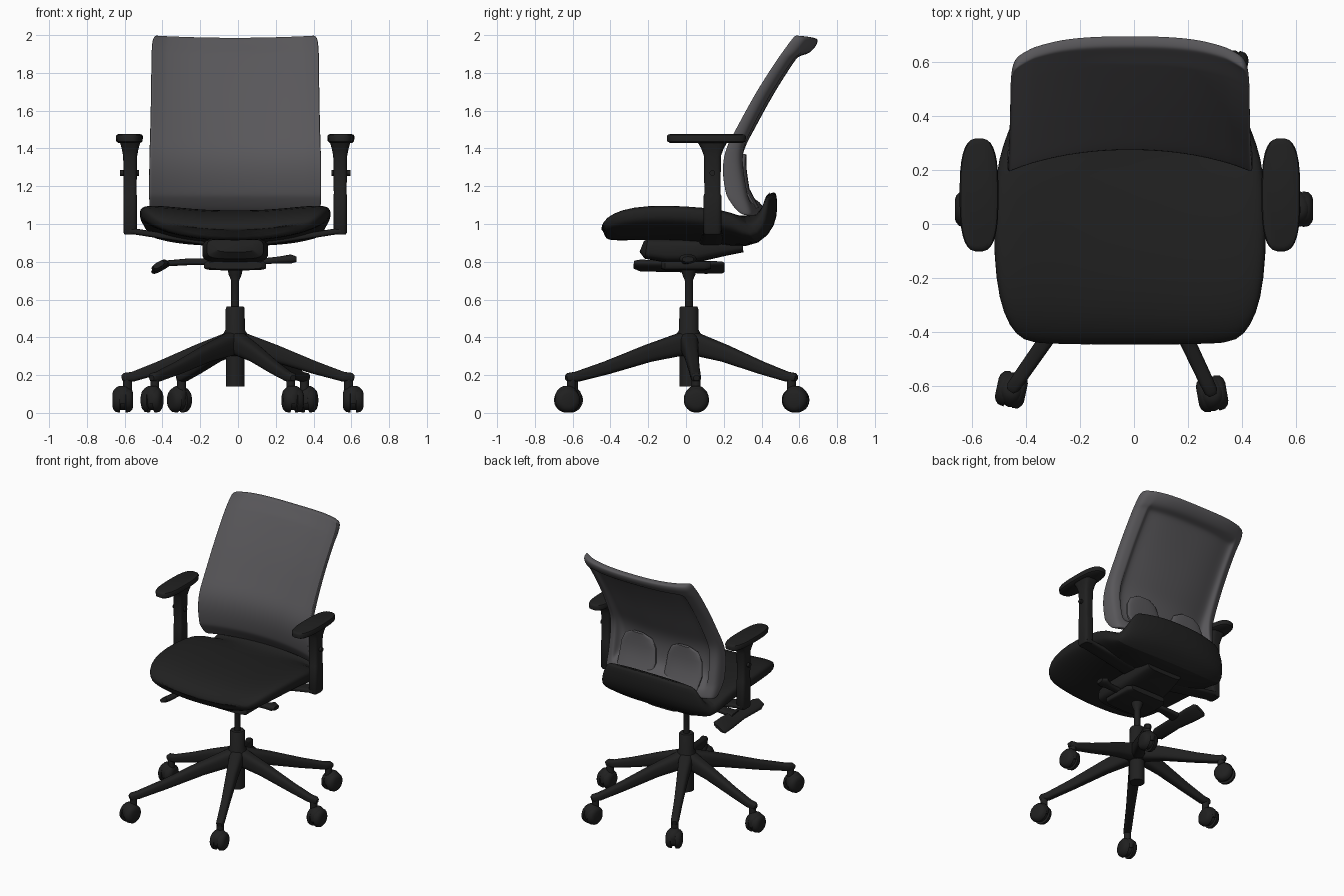
import bpy, bmesh, math
from mathutils import Vector

if "Cube" in bpy.data.objects:
    bpy.data.objects.remove(bpy.data.objects["Cube"])

CX, CY = -0.015, 0.015   # centre line of the chair and its column
Z = Vector((0, 0, 1))
X = Vector((1, 0, 0))


def material(name, rgb):
    m = bpy.data.materials.new(name)
    m.diffuse_color = (*rgb, 1)
    m.use_nodes = True
    m.node_tree.nodes["Principled BSDF"].inputs["Base Color"].default_value = m.diffuse_color
    return m


BLACK = material("black", (0.0145, 0.0145, 0.0145))
GREY = material("grey", (0.098, 0.095, 0.102))


def finish(name, bm, mat, subsurf=0, angle=40):
    bmesh.ops.recalc_face_normals(bm, faces=bm.faces)
    me = bpy.data.meshes.new(name)
    bm.to_mesh(me)
    bm.free()
    me.materials.append(mat)
    me.polygons.foreach_set("use_smooth", [True] * len(me.polygons))
    me.set_sharp_from_angle(angle=math.radians(angle))
    ob = bpy.data.objects.new(name, me)
    bpy.context.collection.objects.link(ob)
    if subsurf:
        mod = ob.modifiers.new("smooth", 'SUBSURF')
        mod.levels = mod.render_levels = subsurf
    return ob


def sweep(name, sections, mat=BLACK, power=2.0, n=24, side=None, warp=None, subsurf=0):
    """Loft superellipse rings; each section is (point, half width, half height)."""
    bm = bmesh.new()
    pts = [Vector(s[0]) for s in sections]
    rings = []
    for i, (_, hw, hh) in enumerate(sections):
        t = (pts[min(i + 1, len(pts) - 1)] - pts[max(i - 1, 0)]).normalized()
        sd = side or (Z.cross(t).normalized() if t.xy.length > 0.3 else X)
        up = t.cross(sd).normalized()
        ring = []
        for k in range(n):
            a = 2 * math.pi * (k + 0.5) / n
            c, s = math.cos(a), math.sin(a)
            p = pts[i] + sd * math.copysign(abs(c) ** (2 / power), c) * hw \
                + up * math.copysign(abs(s) ** (2 / power), s) * hh
            ring.append(bm.verts.new(warp(p, pts[i]) if warp else p))
        rings.append(ring)
    for a, b in zip(rings, rings[1:]):
        for k in range(n):
            bm.faces.new((a[k], a[(k + 1) % n], b[(k + 1) % n], b[k]))
    bm.faces.new(rings[0])
    bm.faces.new(rings[-1])
    return finish(name, bm, mat, subsurf)


def upright(name, x, y, levels, **kw):
    """Vertical part; each level is (z, half x, half y)."""
    return sweep(name, [((x, y, z), rx, ry) for z, rx, ry in levels], side=X, **kw)


# Seat cushion with upturned rear shell: (y, z, half width, half thickness)
SEAT = [(-.44, .945, .34, .02), (-.428, .952, .40, .042), (-.38, .972, .45, .064),
        (-.28, .988, .488, .077), (-.12, .992, .507, .08), (.1, .98, .507, .08),
        (.25, .955, .488, .083), (.36, .965, .455, .085), (.43, 1.03, .43, .06),
        (.455, 1.10, .40, .032), (.46, 1.16, .36, .022), (.46, 1.175, .34, .01)]


def seat_warp(p, c):
    u = (p.x - CX) / 0.5
    flat = max(0, min(1, (0.4 - c.y) / 0.15))
    lift = 0.065 * flat - 0.05 * (1 - flat)
    return Vector((p.x, p.y - 0.35 * max(0, c.y - 0.28) * u * u, p.z + lift * u * u))


sweep("seat", [((CX, y, z), w, h) for y, z, w, h in SEAT], power=3.2, n=36, side=X,
      warp=seat_warp, subsurf=1)

# Backrest: front grid and rear grid, thick at the rim, thin mesh panel inside
# rows: (centre y, z, half width, rim depth, is rim row)
ROWS = [(.375, 1.05, .445, .05, 1), (.34, 1.08, .452, .08, 1), (.30, 1.14, .456, .10, 1),
        (.292, 1.16, .456, .10, 0), (.275, 1.25, .456, .10, 0), (.276, 1.34, .455, .085, 0),
        (.30, 1.42, .453, .065, 0), (.345, 1.5, .45, .055, 0), (.445, 1.69, .446, .05, 0),
        (.555, 1.86, .444, .05, 0), (.58, 1.895, .444, .05, 0), (.59, 1.91, .443, .06, 1),
        (.63, 1.965, .44, .06, 1), (.65, 1.99, .433, .048, 1), (.662, 2.0, .42, .034, 1)]
COLS = [-1, -.97, -.9, -.84, -.81, -.6, -.3, 0, .3, .6, .81, .84, .9, .97, 1]

bm = bmesh.new()
front, rear = [], []
for y, z, w, depth, rim in ROWS:
    f, r = [], []
    bow = 2.3 + 1.5 * max(0, (z - 1.4) / .6)   # squarer corners towards the top
    for u in COLS:
        px, py = CX + u * w, y - 0.085 * abs(u) ** bow
        edge = rim or abs(u) > .82
        d = (depth if edge else .016) * (0.6 if abs(u) == 1 else 1)
        pz = z - 0.012 * (1 - u * u) * (z > 1.95)
        f.append(bm.verts.new((px, py, pz)))
        r.append(bm.verts.new((px, py + d, pz - 0.2 * d)))
    front.append(f)
    rear.append(r)
nr, nc = len(ROWS), len(COLS)
for g in (front, rear):
    for i in range(nr - 1):
        for j in range(nc - 1):
            bm.faces.new((g[i][j], g[i][j + 1], g[i + 1][j + 1], g[i + 1][j]))
for j in range(nc - 1):
    for i in (0, nr - 1):
        bm.faces.new((front[i][j], front[i][j + 1], rear[i][j + 1], rear[i][j]))
for i in range(nr - 1):
    for j in (0, nc - 1):
        bm.faces.new((front[i][j], front[i + 1][j], rear[i + 1][j], rear[i][j]))
finish("backrest", bm, GREY, subsurf=2, angle=180)

for s, tag in ((-1, "left"), (1, "right")):
    # Lumbar pads behind the mesh
    x = CX + s * .19
    sweep("lumbar_pad_" + tag, [((x, .37, 1.08), .14, .02), ((x, .315, 1.18), .15, .022),
          ((x, .30, 1.28), .14, .022), ((x, .302, 1.34), .11, .018),
          ((x, .312, 1.37), .05, .008)], mat=GREY, side=X, power=2.6)
    # Armrest pad, post, button and bracket
    x = CX + s * .56
    upright("arm_pad_" + tag, x, .108, [(1.43, .06, .195), (1.438, .07, .208), (1.464, .072, .21),
            (1.472, .068, .205), (1.477, .055, .19)], power=2.9, n=32)
    upright("arm_post_" + tag, x - s * .004, .14, [(.945, .03, .042), (.955, .036, .047),
            (1.15, .036, .047), (1.16, .034, .043), (1.36, .037, .045), (1.40, .045, .06),
            (1.435, .055, .08)], power=4)
    sweep("arm_button_" + tag, [((x - s * .05, .14, 1.27), .015, .015),
          ((x + s * .05, .14, 1.27), .015, .015)], n=16)
    sweep("arm_bracket_" + tag, [((x + s * .02, .14, .965), .045, .016),
          ((x - s * .03, .14, .96), .05, .016), ((CX + s * .34, .14, .93), .055, .016),
          ((CX + s * .14, .13, .905), .06, .02)], power=4)

# Tilt mechanism under the seat
sweep("mechanism", [((CX, -.235, .88), .10, .03), ((CX, -.21, .87), .15, .055),
      ((CX, -.1, .86), .175, .065), ((CX, .05, .86), .175, .065), ((CX, .2, .88), .16, .05),
      ((CX, .3, .89), .14, .04)], power=4, side=X)
sweep("mechanism_plate", [((CX, -.13, .782), .14, .02), ((CX, -.11, .78), .165, .025),
      ((CX, .1, .78), .165, .025), ((CX, .13, .782), .14, .02)], power=5, side=X)

# Control levers; the left one carries a long paddle running front to back
sweep("left_lever", [((-.12, 0, .80), .03, .018), ((-.26, 0, .80), .03, .018),
      ((-.40, -.01, .79), .05, .015)], power=3)
sweep("left_paddle", [((-.42, -.275, .785), .03, .014), ((-.415, -.24, .78), .045, .02),
      ((-.405, -.05, .775), .045, .016), ((-.405, .1, .77), .055, .016),
      ((-.41, .19, .77), .055, .014), ((-.41, .205, .77), .04, .01)],
      power=3, side=Vector((.87, 0, .5)))
sweep("right_lever", [((.1, 0, .80), .022, .015), ((.22, 0, .81), .025, .018),
      ((.28, .01, .815), .045, .024), ((.31, .01, .813), .03, .014)], power=2.5)

# Gas lift and hub
upright("gas_lift", CX, CY, [(.5, .021, .021), (.70, .021, .021), (.73, .034, .034), (.78, .045, .045)])
upright("hub", CX, CY, [(.14, .05, .05), (.30, .05, .05), (.31, .068, .068), (.41, .068, .068),
        (.44, .052, .052), (.555, .05, .05), (.562, .045, .045)], n=32)

# Six legs with twin-wheel casters: (x, y, yaw of the wheels in degrees)
CASTERS = [(.61, .055, 0), (.365, .58, -10), (-.31, .58, 25),
           (-.61, .055, 0), (-.455, -.615, -12), (.29, -.63, 10)]
WHEEL = [(-.055, .035), (-.05, .05), (-.038, .063), (-.016, .067), (-.013, .052),
         (.013, .052), (.016, .067), (.038, .063), (.05, .05), (.055, .035)]
hub = Vector((CX, CY, 0))
for i, (x, y, yaw) in enumerate(CASTERS, 1):
    c = Vector((x, y, 0))
    d = (c - hub).normalized()
    end = c - d * .025
    reach = (end - hub).length
    sweep(f"leg_{i}", [(hub + d * .02 + Z * .37, .05, .062),
          (hub + d * reach * .35 + Z * .315, .038, .046),
          (hub + d * reach * .7 + Z * .24, .029, .034),
          (hub + d * (reach - .03) + Z * .192, .027, .026),
          (end + d * .015 + Z * .188, .025, .024), (end + d * .03 + Z * .185, .015, .014)], power=3)
    upright(f"caster_stem_{i}", end.x, end.y, [(.08, .024, .024), (.19, .024, .024)], n=16)
    a = math.radians(yaw)
    axle = Vector((math.cos(a), math.sin(a), 0))
    sweep(f"caster_wheels_{i}", [(c + Z * .068 + axle * o, r, r) for o, r in WHEEL], n=28)
    # Hood closing the slot over the upper half
    upright(f"caster_hood_{i}", x, y, [(.05, .035, .06), (.09, .05, .066), (.115, .045, .055),
            (.135, .035, .035), (.142, .02, .02)], n=16)
